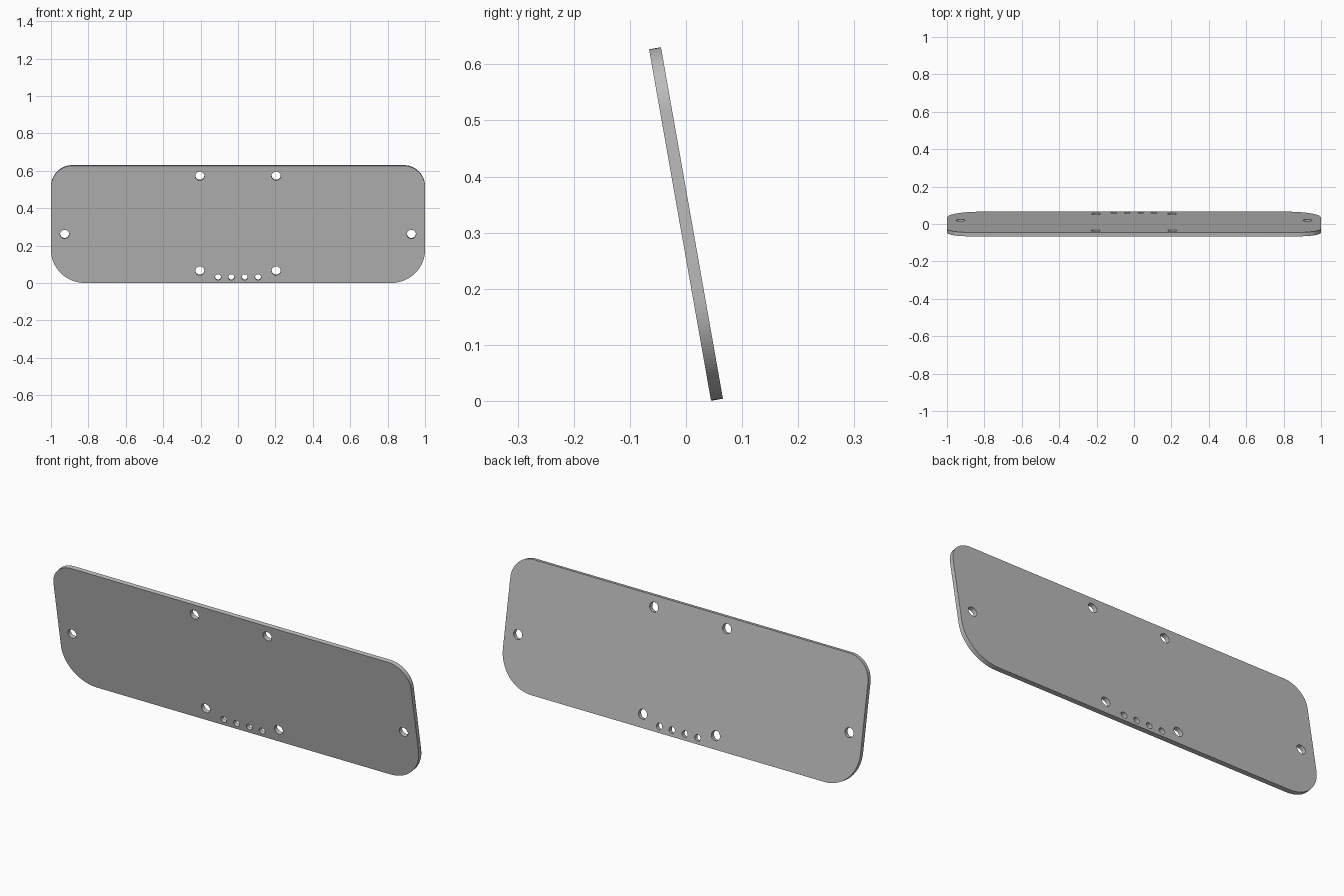
import bpy
from math import sin, cos, pi, radians
from mathutils import Matrix

cube = bpy.data.objects.get("Cube")
if cube:
    bpy.data.objects.remove(cube)

TILT = radians(10)
THICK = 0.0215
HALF = 0.318        # half height along the slope
MID_Z = 0.3155


def arc(cx, cy, r, start, sweep, n):
    return [(cx + r * cos(start + sweep * i / n), cy + r * sin(start + sweep * i / n))
            for i in range(n + 1)]


def add_loop(curve, points):
    spline = curve.splines.new('POLY')
    spline.points.add(len(points) - 1)
    for p, (x, y) in zip(spline.points, points):
        p.co = (x, y, 0, 1)
    spline.use_cyclic_u = True


# Panel outline: tighter corners on top, rounder at the bottom
curve = bpy.data.curves.new("panel_profile", 'CURVE')
curve.dimensions = '2D'
curve.fill_mode = 'BOTH'
curve.extrude = THICK / 2
outline = []
for quarter, (sx, sy, r) in enumerate([(1, 1, 0.115), (-1, 1, 0.115), (-1, -1, 0.18), (1, -1, 0.18)]):
    outline += arc(sx * (1 - r), sy * (HALF - r), r, quarter * pi / 2, pi / 2, 16)
add_loop(curve, outline)

# Through holes: mounting holes and a row of small ones, as x, height, radius
holes = [(0.204, 0.572, 0.024), (0.927, 0.261, 0.024), (0.204, 0.065, 0.024),
         (0.036, 0.031, 0.016), (0.107, 0.031, 0.016)]
for x, z, r in holes:
    v = (z - MID_Z + THICK / 2 * sin(TILT)) / cos(TILT)
    for side in (1, -1):
        add_loop(curve, arc(side * x, v, r, 0, 2 * pi, 32)[:-1])

# Turn the profile into a solid mesh
source = bpy.data.objects.new("panel_source", curve)
bpy.context.collection.objects.link(source)
mesh = bpy.data.meshes.new_from_object(source.evaluated_get(bpy.context.evaluated_depsgraph_get()))
bpy.data.objects.remove(source)
mesh.name = "panel"
panel = bpy.data.objects.new("panel", mesh)
bpy.context.collection.objects.link(panel)

# Stand it up, leaning forward
mesh.transform(Matrix.Translation((0, 0, MID_Z)) @ Matrix.Rotation(pi / 2 + TILT, 4, 'X'))

# Plain grey finish
grey = bpy.data.materials.new("plain_grey")
grey.use_nodes = True
colour = (0.5, 0.5, 0.5, 1)
grey.diffuse_color = colour
grey.node_tree.nodes["Principled BSDF"].inputs["Base Color"].default_value = colour
mesh.materials.clear()
mesh.materials.append(grey)

# Weld the rims and smooth the rounded edges only
bpy.context.view_layer.objects.active = panel
panel.select_set(True)
bpy.ops.object.mode_set(mode='EDIT')
bpy.ops.mesh.select_all(action='SELECT')
bpy.ops.mesh.remove_doubles(threshold=0.0001)
bpy.ops.mesh.normals_make_consistent(inside=False)
bpy.ops.object.mode_set(mode='OBJECT')
bpy.ops.object.shade_smooth_by_angle(angle=radians(30))
